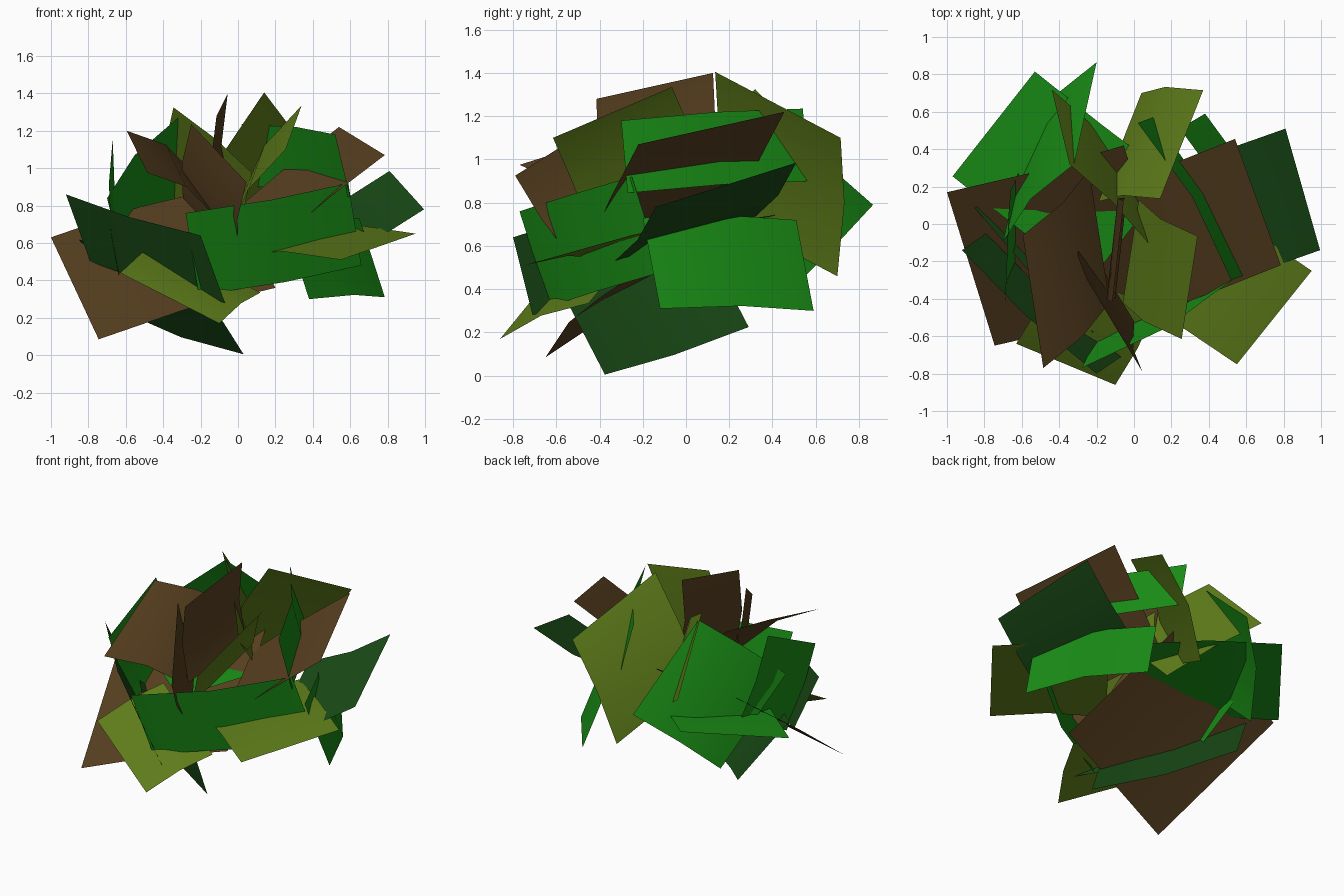
import bpy
from mathutils import Vector

if "Cube" in bpy.data.objects:
    bpy.data.objects.remove(bpy.data.objects["Cube"])

HEART = Vector((0, 0, 0.5))


def material(name, rgb):
    m = bpy.data.materials.new(name)
    m.diffuse_color = (*rgb, 1)
    m.use_nodes = True
    m.node_tree.nodes["Principled BSDF"].inputs["Base Color"].default_value = m.diffuse_color
    return m


def leaf(name, mat, a, b, c, fold=0.05):
    """Creased card: a-b is one end, b-c a long side; the middle bulges outward."""
    a, b, c = Vector(a), Vector(b), Vector(c)
    d = a + c - b
    n = (b - a).cross(c - b).normalized()
    if n.dot((a + c) / 2 - HEART) < 0:
        n = -n
    m1, m2 = (a + d) / 2 + n * fold, (b + c) / 2 + n * fold
    me = bpy.data.meshes.new(name)
    me.from_pydata([a, b, m2, m1, c, d], [], [(0, 1, 2, 3), (3, 2, 4, 5)])
    me.materials.append(mat)
    for p in me.polygons:
        p.use_smooth = True
    ob = bpy.data.objects.new(name, me)
    bpy.context.collection.objects.link(ob)


green = material("green", (0.01, 0.27, 0.008))
dark = material("dark_green", (0.01, 0.07, 0.008))
olive = material("olive", (0.11, 0.2, 0.01))
brown = material("brown", (0.095, 0.05, 0.014))

# Bright green leaves
leaf("front_leaf", green, (-.21, -.63, .32), (-.28, -.77, .76), (.59, -.25, .92))
leaf("back_left_leaf", green, (-.32, .32, 1.27), (-.2, .865, .79), (-.58, .45, .36))
leaf("low_back_left_leaf", green, (-.97, .255, .6), (-.53, .815, .74), (.2, .25, .72), .03)
leaf("left_upright_leaf", green, (-.67, .06, 1.155), (-.69, -.43, .92), (-.63, -.2, .39), .02)
leaf("right_leaf", green, (.65, -.2, .73), (.785, -.12, .31), (.38, .59, .3))
leaf("upper_right_leaf", green, (.1, .57, .9), (.02, .54, 1.235), (.52, -.3, 1.18))

# Dark green leaves
leaf("right_spread_leaf", dark, (.81, .51, .985), (.995, -.14, .78), (.5, -.33, .53), .03)
leaf("left_front_leaf", dark, (-.79, -.05, .5), (-.92, -.14, .86), (-.2, -.8, .64), .03)
leaf("bottom_leaf", dark, (-.22, -.58, .4), (.03, -.375, .005), (-.6, .29, .225), .03)

# Olive leaves
leaf("right_front_leaf", olive, (.95, -.25, .65), (.55, -.75, .51), (-.05, -.33, .54), .03)
leaf("low_front_leaf", olive, (-.63, -.64, .44), (-.1, -.86, .17), (.12, -.45, .335), .03)
leaf("top_back_leaf", olive, (.14, .135, 1.405), (.37, .715, 1.1), (.04, .7, .46))
leaf("top_front_leaf", olive, (.34, -.065, 1.335), (.255, -.615, 1.1), (-.06, -.42, .62))
leaf("top_left_leaf", olive, (-.345, .32, 1.325), (-.44, .72, .9), (-.02, .3, .55), .02)

# Brown leaves
leaf("right_brown_leaf", brown, (.54, .455, 1.22), (.785, -.22, 1.07), (.2, -.45, .6), .01)
leaf("left_brown_leaf", brown, (-1, .17, .63), (-.745, -.65, .085), (.2, -.4, .36), .03)
leaf("front_brown_leaf", brown, (-.25, -.3, 1.235), (.045, -.79, .925), (0, -.52, .53), .03)
leaf("upper_left_brown_leaf", brown, (-.595, -.06, 1.2), (-.485, -.77, .975), (-.13, -.42, .75))
leaf("top_brown_leaf", brown, (-.055, .125, 1.4), (-.115, -.415, 1.28), (-.1, -.4, .75), .04)
